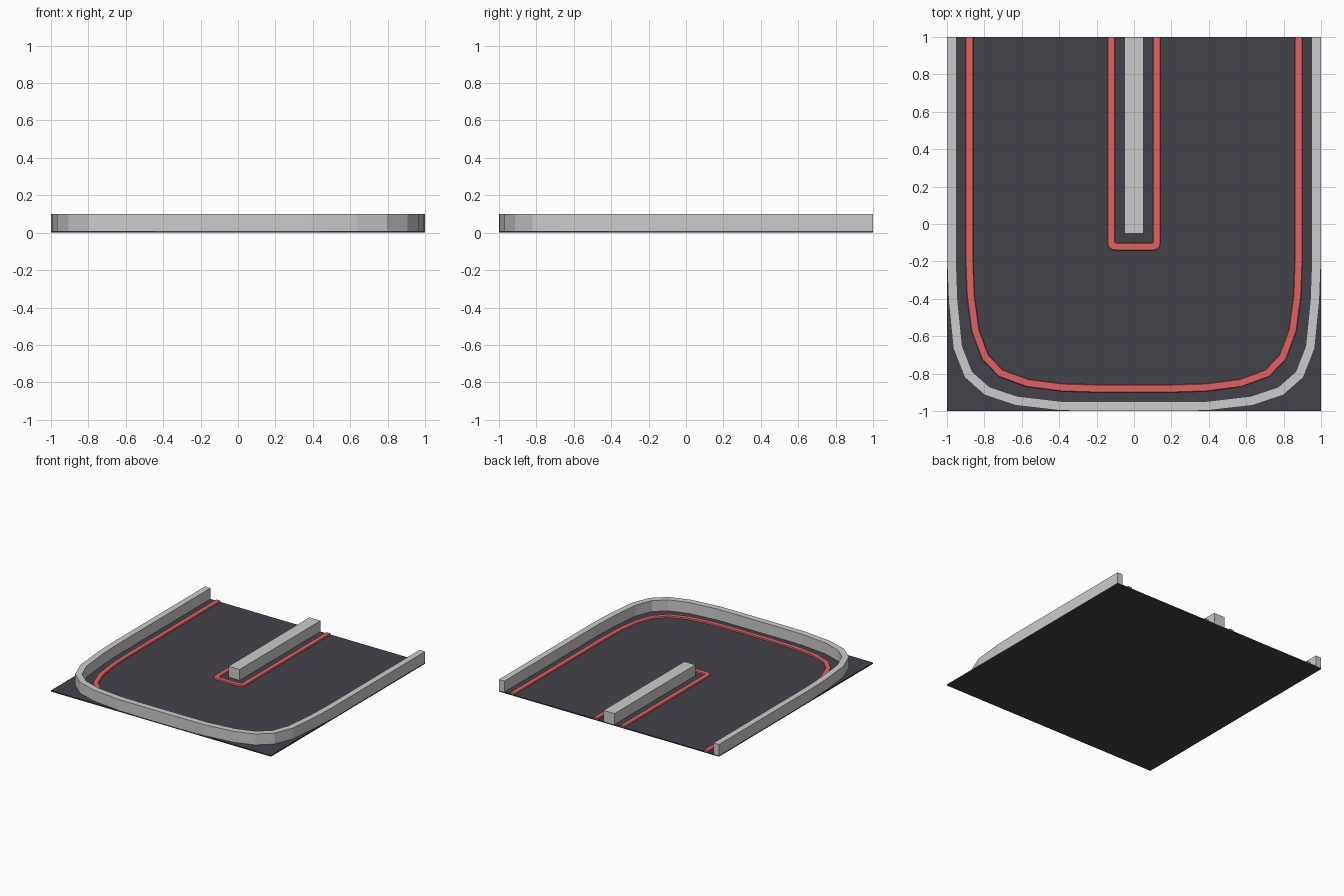
import bpy, bmesh
from mathutils import Vector

if "Cube" in bpy.data.objects:
    bpy.data.objects.remove(bpy.data.objects["Cube"])

BASE = 0.01


def material(name, rgb):
    m = bpy.data.materials.new(name)
    m.diffuse_color = (*rgb, 1)
    m.use_nodes = True
    m.node_tree.nodes["Principled BSDF"].inputs["Base Color"].default_value = m.diffuse_color
    return m


def finish(name, bm, mat=None):
    bmesh.ops.recalc_face_normals(bm, faces=bm.faces)
    me = bpy.data.meshes.new(name)
    bm.to_mesh(me)
    bm.free()
    ob = bpy.data.objects.new(name, me)
    bpy.context.collection.objects.link(ob)
    if mat:
        me.materials.append(mat)
    return ob


def box(name, lo, hi, mat=None):
    bm = bmesh.new()
    bmesh.ops.create_cube(bm, size=1)
    for v in bm.verts:
        v.co = [(a + b) / 2 + c * (b - a) for a, b, c in zip(lo, hi, v.co)]
    return finish(name, bm, mat)


def strip(name, left_half, section, mat=None):
    """Sweep a cross-section (offset, z) along a left-half path plus its mirror."""
    pts = [Vector(p) for p in left_half]
    pts += [Vector((-p.x, p.y)) for p in reversed(pts)]
    bm = bmesh.new()
    rings = []
    for i, p in enumerate(pts):
        a = (p - pts[i - 1]).normalized() if i else None
        b = (pts[i + 1] - p).normalized() if i < len(pts) - 1 else a
        a = a or b
        t = (a + b).normalized()
        n = Vector((t.y, -t.x)) / t.dot(a)      # mitred side direction
        rings.append([bm.verts.new((p.x + n.x * o, p.y + n.y * o, z)) for o, z in section])
    k = len(section)
    for r, s in zip(rings, rings[1:]):
        for j in range(k):
            bm.faces.new((r[j], r[(j + 1) % k], s[(j + 1) % k], s[j]))
    bm.faces.new(rings[0])
    bm.faces.new(rings[-1])
    return finish(name, bm, mat)


asphalt = material("asphalt", (0.055, 0.055, 0.07))
red = material("red_paint", (0.75, 0.12, 0.12))

# Road slab
box("road_slab", (-1, -1, 0), (1, 1, BASE), asphalt)

# Outer barrier around the U-turn
wall = [(-0.025, BASE), (0.025, BASE), (0.025, 0.1), (-0.025, 0.1)]
strip("outer_barrier",
      [(-.975, 1), (-.975, -.2), (-.967, -.41), (-.942, -.66), (-.885, -.805),
       (-.785, -.893), (-.63, -.945), (-.39, -.973), (-.2, -.975)], wall)

# Central divider
box("centre_divider", (-.05, -.05, BASE), (.05, 1, 0.1))

# Painted raised lines along the barrier and the divider
line = [(-0.021, BASE), (0.021, BASE), (0.018, 0.02), (-0.018, 0.02)]
strip("outer_line",
      [(-.88, 1), (-.88, -.2), (-.873, -.385), (-.848, -.57), (-.795, -.712),
       (-.712, -.798), (-.57, -.85), (-.385, -.874), (-.2, -.88)], line, red)
strip("inner_line",
      [(-.122, 1), (-.122, -.095), (-.119, -.11), (-.111, -.118), (-.095, -.121)], line, red)
